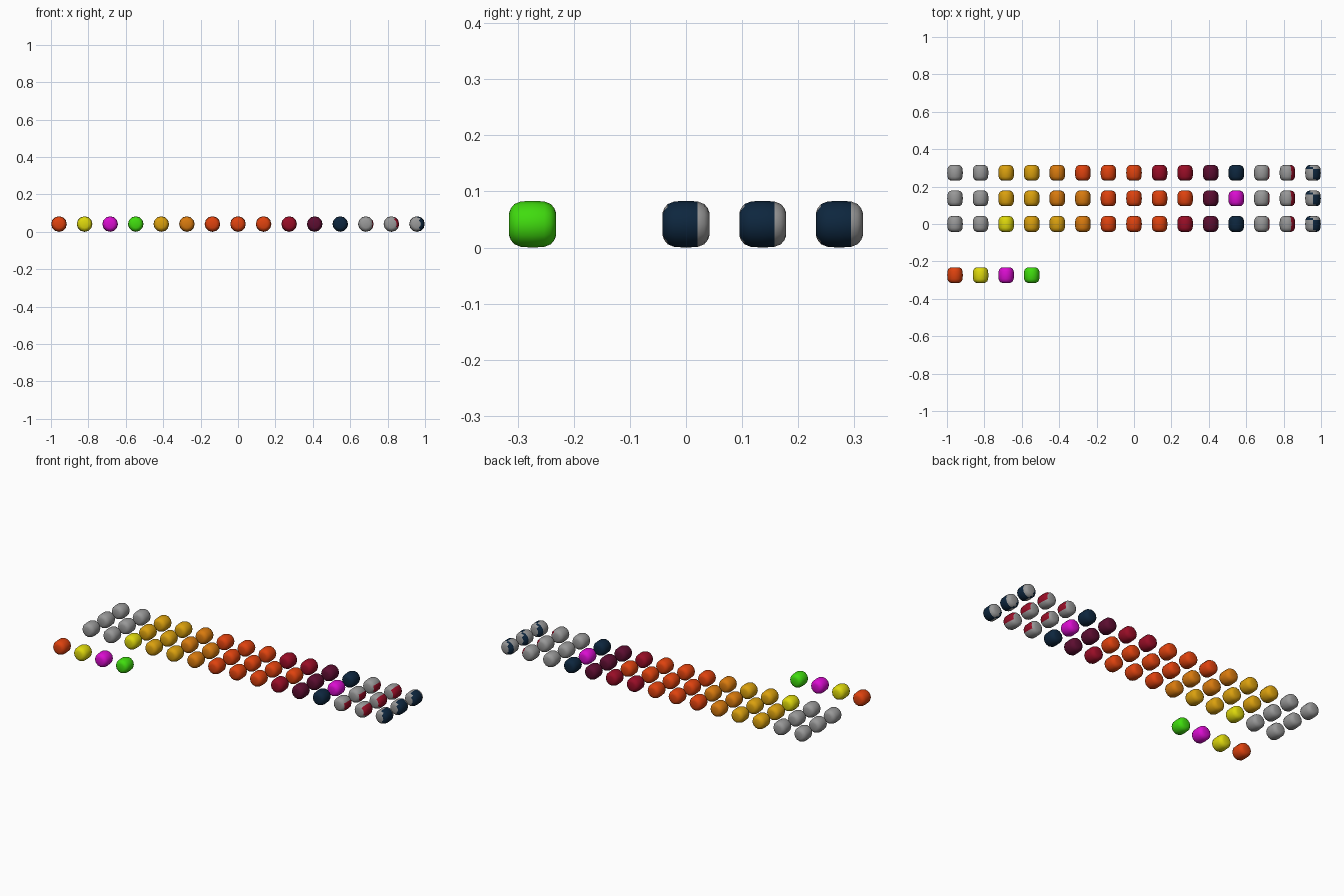
import bpy, bmesh, math

if "Cube" in bpy.data.objects:
    bpy.data.objects.remove(bpy.data.objects["Cube"])

STEP = 0.1367      # spacing between beads
R = 0.0417         # bead radius
SIDES = 12


def lin(c):
    c /= 255
    return c / 12.92 if c <= 0.04045 else ((c + 0.055) / 1.055) ** 2.4


COLOURS = {
    "grey": (152, 152, 152), "yellow": (222, 216, 12), "gold": (218, 160, 14),
    "orange": (216, 122, 14), "red_orange": (222, 66, 14), "crimson": (152, 13, 38),
    "plum": (92, 13, 48), "navy": (13, 38, 62), "magenta": (218, 13, 208),
    "green": (64, 220, 14),
}
MATS = {}
for name, rgb in COLOURS.items():
    m = bpy.data.materials.new(name)
    m.diffuse_color = (*[lin(c) for c in rgb], 1)
    m.use_nodes = True
    m.node_tree.nodes["Principled BSDF"].inputs["Base Color"].default_value = m.diffuse_color
    MATS[name] = m

# half profile of a bead: (offset along y, radius)
PROFILE = [(-1, 0.5), (-0.93, 0.68), (-0.78, 0.86), (-0.5, 0.97), (0, 1),
           (0.5, 0.97), (0.78, 0.86), (0.93, 0.68), (1, 0.5)]


def bead(name, x, y, colour, second=None, rule=None):
    """Rounded barrel lathed around the y axis, optionally two-tone."""
    bm = bmesh.new()
    rings = []
    for py, pr in PROFILE:
        rings.append([bm.verts.new((R * pr * math.cos(2 * math.pi * i / SIDES), R * py,
                                    R * pr * math.sin(2 * math.pi * i / SIDES)))
                      for i in range(SIDES)])
    for a, b in zip(rings, rings[1:]):
        for i in range(SIDES):
            j = (i + 1) % SIDES
            bm.faces.new((a[i], a[j], b[j], b[i]))
    bm.faces.new(rings[0])
    bm.faces.new(rings[-1])
    bmesh.ops.recalc_face_normals(bm, faces=bm.faces[:])
    for f in bm.faces:
        f.smooth = True
        if rule and rule(f.normal):
            f.material_index = 1
    me = bpy.data.meshes.new(name)
    bm.to_mesh(me)
    bm.free()
    me.materials.append(MATS[colour])
    if second:
        me.materials.append(MATS[second])
    ob = bpy.data.objects.new(name, me)
    ob.location = (x, y, R)
    bpy.context.collection.objects.link(ob)


# colour sequence of each row, left to right
G, Y, A, O, E, C, P, N, M = ("grey", "yellow", "gold", "orange", "red_orange",
                             "crimson", "plum", "navy", "magenta")
ROWS = [
    (-2, [E, Y, M, "green"]),
    (0, [G, G, Y, A, A, O, E, E, E, C, P, N, G, G, G]),
    (1, [G, G, A, A, O, O, E, E, E, E, P, M, G, G, G]),
    (2, [G, G, A, A, O, E, E, E, C, C, P, N, G, G, G]),
]
# two-tone beads at the right end
TWO_TONE = {
    12: (C, lambda n: n.x > 0.8),
    13: (C, lambda n: n.x > 0.45 and n.z > -0.3),
    14: (N, lambda n: (n.x > 0.2 and n.y < 0.2) or (n.x < -0.2 and n.y > 0.2)),
}

for row, colours in ROWS:
    for col, colour in enumerate(colours):
        second, rule = TWO_TONE.get(col, (None, None))
        label = "loose_bead" if row < 0 else "row%d_bead" % (row + 1)
        bead("%s_%02d" % (label, col + 1), (col - 7) * STEP, row * STEP,
             colour, second, rule)
